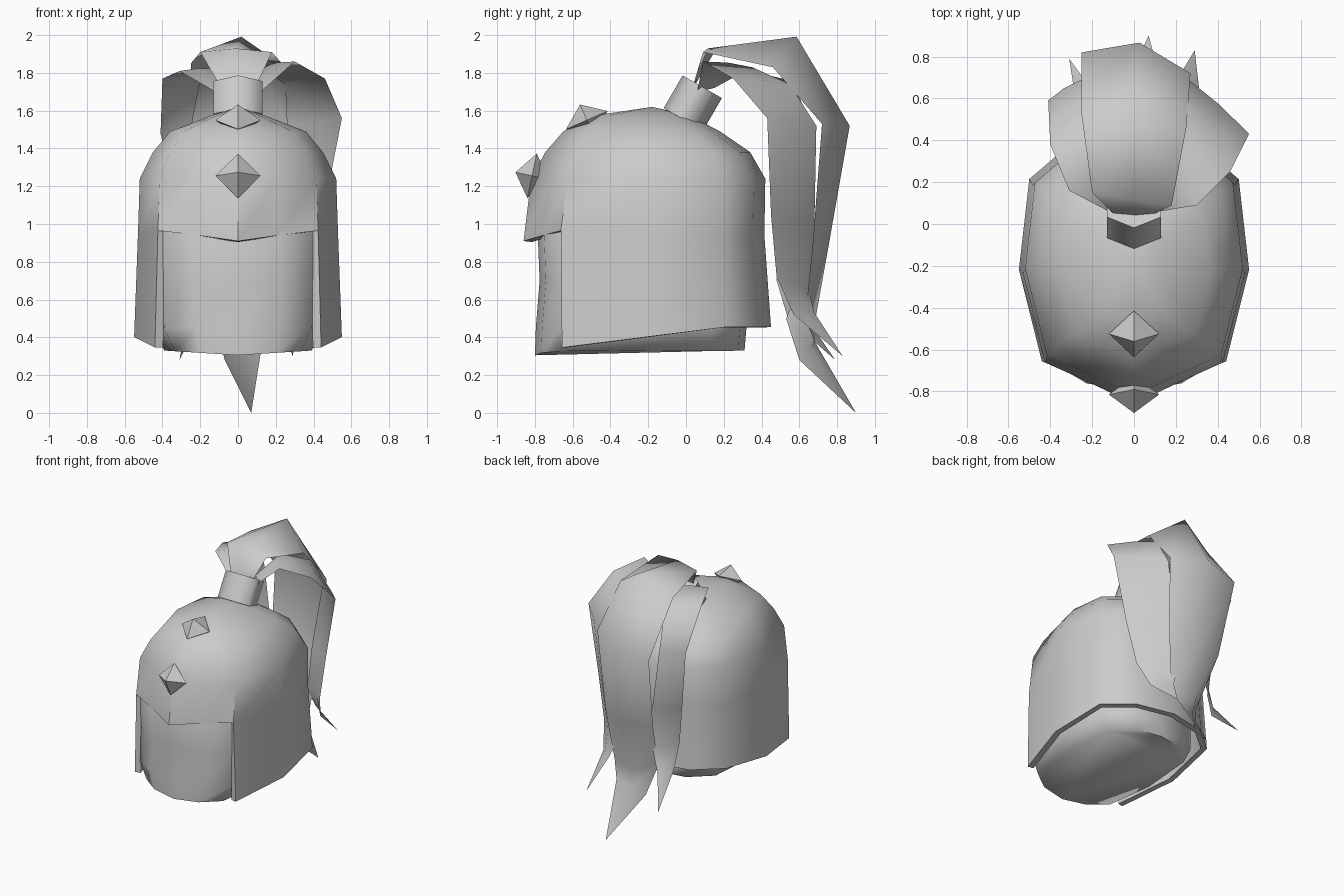
import bpy, bmesh
from math import radians
from mathutils import Vector

if "Cube" in bpy.data.objects:
    bpy.data.objects.remove(bpy.data.objects["Cube"])


def make(name, verts, faces, angle, thickness=0):
    me = bpy.data.meshes.new(name)
    me.from_pydata(verts, [], faces)
    ob = bpy.data.objects.new(name, me)
    bpy.context.collection.objects.link(ob)
    bpy.ops.object.select_all(action='DESELECT')
    ob.select_set(True)
    bpy.context.view_layer.objects.active = ob
    if thickness:
        mod = ob.modifiers.new("thickness", 'SOLIDIFY')
        mod.thickness, mod.offset = thickness, -1
        bpy.ops.object.modifier_apply(modifier=mod.name)
    bpy.ops.object.shade_smooth_by_angle(angle=radians(angle))
    return ob


def loft(name, plan, rings, lift, skip=(), cap_bottom=False, angle=50, thickness=0):
    """Stack rings (z, front y, back y, half width) over a mirrored half plan (x, t)."""
    full = plan + [(-x, t) for x, t in plan[-2:0:-1]]
    n = len(full)
    verts = [(x * w, yf + t * (yb - yf), z + lift(i, abs(x), t))
             for i, (z, yf, yb, w) in enumerate(rings) for x, t in full]
    faces = [(i * n + j, i * n + (j + 1) % n, (i + 1) * n + (j + 1) % n, (i + 1) * n + j)
             for i in range(len(rings) - 1) for j in range(n)
             if not (i == 0 and j in skip)]
    # close the top with a fan
    z, yf, yb, w = rings[-1]
    verts.append((0, (yf + yb) / 2 + 0.05, z + 0.045))
    top = (len(rings) - 1) * n
    faces += [(top + j, top + (j + 1) % n, len(verts) - 1) for j in range(n)]
    if cap_bottom:
        faces.append(tuple(reversed(range(n))))
    # drop the vertices left loose by skipped faces
    used = sorted({v for f in faces for v in f})
    index = {v: k for k, v in enumerate(used)}
    return make(name, [verts[v] for v in used],
                [[index[v] for v in f] for f in faces], angle, thickness)


# Helmet shell with the face opening left out of the lowest band
def helmet_lift(i, x, t):
    if i == 0:
        return 0.11 * min(max((t - 0.15) / 0.67, 0), 1)
    if i == 1:
        return -0.03 if t == 0 else (0.025 if t < 0.3 and x > 0.5 else 0)
    return 0


helmet_plan = [(0, 0), (.4, .08), (.8, .155), (1, .49), (.91, .82), (.55, .95), (0, 1)]
helmet_rings = [(.345, -.86, .45, .55), (.94, -.86, .415, .53), (1.24, -.82, .42, .52),
                (1.38, -.745, .34, .45), (1.49, -.65, .18, .36), (1.575, -.48, .02, .14)]
loft("helmet_shell", helmet_plan, helmet_rings, helmet_lift,
     skip=(0, 1, 10, 11), thickness=0.045)

# Head inside the helmet
head_plan = [(0, 0), (.5, .03), (.86, .12), (1, .45), (.9, .84), (.5, .97), (0, 1)]
head_rings = [(.305, -.8, .31, .39), (.45, -.795, .32, .455), (.7, -.775, .32, .46),
              (.95, -.785, .32, .46), (1.25, -.66, .25, .38), (1.4, -.45, .1, .2)]
loft("head", head_plan, head_rings,
     lambda i, x, t: .025 * max(x, t) if i == 0 else 0, cap_bottom=True, angle=80)


# Octahedral studs on the brow and crown
def stud(name, y, z, tilt):
    bm = bmesh.new()
    bmesh.ops.create_uvsphere(bm, u_segments=4, v_segments=2, radius=1)
    me = bpy.data.meshes.new(name)
    bm.to_mesh(me)
    bm.free()
    ob = bpy.data.objects.new(name, me)
    ob.location, ob.scale = (0, y, z), (.12, .12, .09)
    ob.rotation_euler.x = radians(tilt)
    bpy.context.collection.objects.link(ob)


stud("brow_stud", -.815, 1.255, 78)
stud("crown_stud", -.525, 1.55, 23.5)

# Six-sided plume socket
bpy.ops.mesh.primitive_cylinder_add(vertices=6, radius=1, depth=1, location=(0, .036, 1.64),
                                    rotation=(radians(-30), 0, 0))
socket = bpy.context.object
socket.name = "plume_socket"
socket.scale = (.15, .12, .2)
bpy.ops.object.shade_smooth_by_angle(angle=radians(65))


# Plume strands: each row is left edge, right edge and bulge of the ridge
def strand(name, rows):
    left = [Vector(r[0:3]) for r in rows]
    right = [Vector(r[3:6]) for r in rows]
    mid = [(a + b) / 2 for a, b in zip(left, right)]
    verts = []
    for i, r in enumerate(rows):
        along = mid[min(i + 1, len(rows) - 1)] - mid[max(i - 1, 0)]
        out = (right[i] - left[i]).cross(along).normalized()
        verts += [left[i], mid[i] + out * r[6], right[i]]
    faces = []
    last = len(rows) - 2
    for i in range(last):
        for j in (0, 1):
            a = i * 3 + j
            faces.append((a, a + 1, a + 4, a + 3))
    # pointed tip
    tip = (last + 1) * 3
    faces += [(last * 3 + j, last * 3 + j + 1, tip) for j in (0, 1)]
    make(name, verts[:tip + 1], faces, 85)


strand("plume_centre", [
    (-.10, .05, 1.74, .10, .05, 1.74, .01),
    (-.20, .15, 1.91, .18, .09, 1.91, .02),
    (-.25, .52, 1.85, .25, .46, 1.83, .18),
    (-.25, .82, 1.47, .27, .72, 1.53, .10),
    (-.20, .70, .90, .23, .67, .88, .07),
    (-.13, .53, .50, .18, .63, .50, .11),
    (-.07, .60, .28, .13, .68, .38, .03),
    (.07, .90, 0, .07, .90, 0, 0)])

strand("plume_right", [
    (.05, .15, 1.72, .12, .06, 1.70, 0),
    (.12, .35, 1.83, .30, .09, 1.86, .01),
    (.25, .55, 1.74, .46, .25, 1.77, .01),
    (.26, .69, 1.52, .55, .43, 1.56, .01),
    (.17, .68, 1.0, .45, .45, 1.05, .02),
    (.15, .65, .65, .38, .48, .72, .02),
    (.20, .68, .53, .32, .57, .52, .01),
    (.29, .83, .30, .29, .83, .30, 0)])

strand("plume_left", [
    (-.12, .06, 1.70, -.05, .15, 1.72, 0),
    (-.31, .16, 1.81, -.10, .30, 1.82, .01),
    (-.40, .38, 1.77, -.20, .55, 1.76, .01),
    (-.41, .59, 1.48, -.25, .69, 1.50, .01),
    (-.31, .49, 1.0, -.16, .65, 1.0, .02),
    (-.28, .48, .70, -.14, .62, .68, .02),
    (-.27, .54, .50, -.20, .64, .50, .01),
    (-.31, .79, .28, -.31, .79, .28, 0)])
